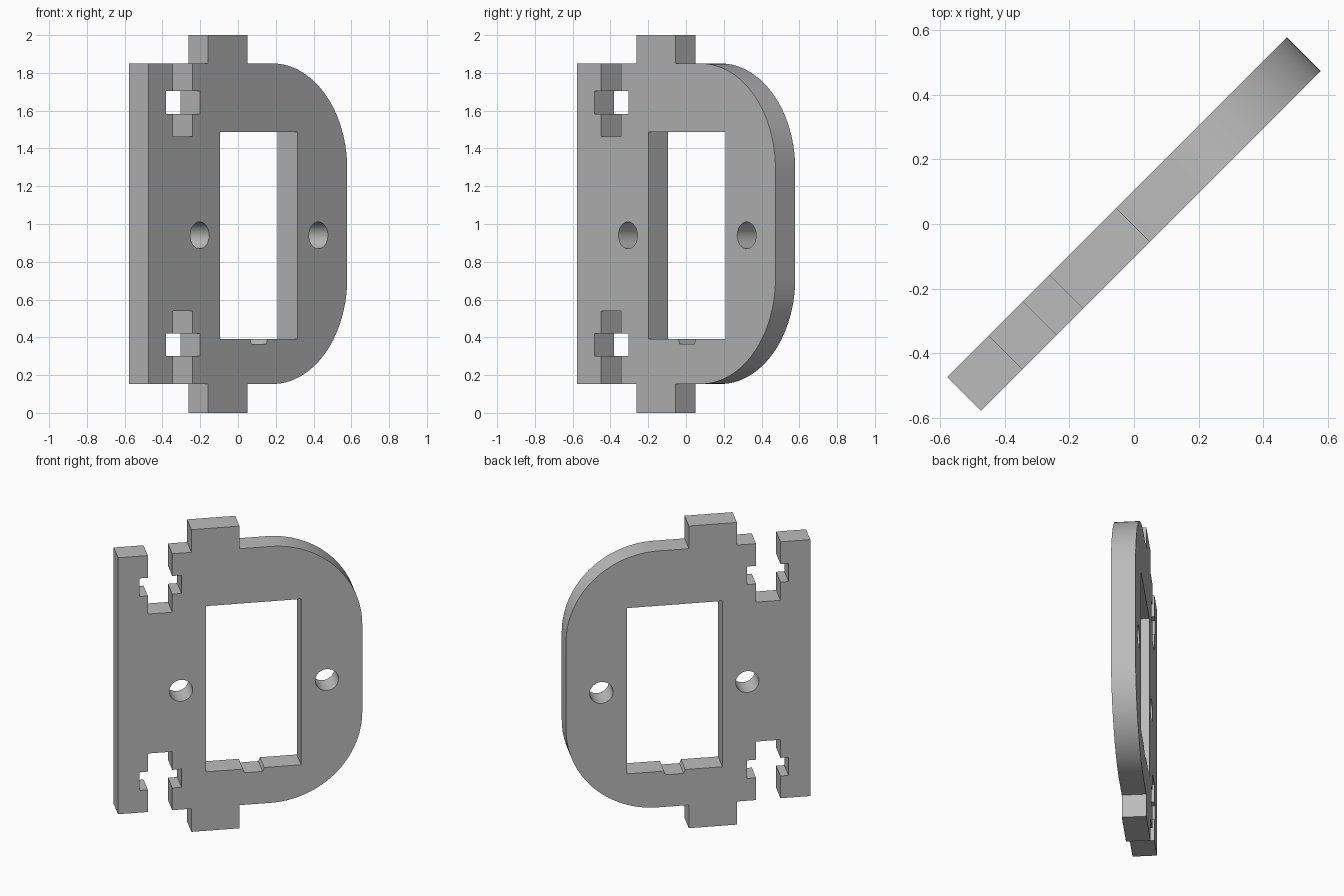
import bpy, bmesh
from math import sin, cos, pi, radians, sqrt

cube = bpy.data.objects.get("Cube")
if cube:
    bpy.data.objects.remove(cube, do_unlink=True)

DIAG = sqrt(2)          # the plate stands diagonally across x and y
THICK = 0.148
BOTTOM, TOP = 0.153, 1.85
HALF = 0.526
R = 0.56                # radius of the rounded corners


def arc(cx, cz, r, start, end, steps):
    """Points on an arc, in plate coordinates."""
    pts = []
    for i in range(steps + 1):
        a = radians(start + (end - start) * i / steps)
        pts.append((cx + r * cos(a), cz + r * sin(a)))
    return pts


def wide(points):
    """Stretch projected widths to true widths along the plate."""
    return [(s * DIAG, z) for s, z in points]


# Lower edge: T-slot for a bolt and nut, then the tab
slot_l, slot_r = -0.3975, -0.2925
nut_l, nut_r = -0.4325, -0.2525
tab_l, tab_r = -0.21, -0.003
half_slot = [(slot_l, BOTTOM), (slot_l, 0.30), (nut_l, 0.30), (nut_l, 0.42),
             (slot_l, 0.42), (slot_l, 0.54)]
other_half = [(slot_r, 0.54), (slot_r, 0.42), (nut_r, 0.42), (nut_r, 0.30),
              (slot_r, 0.30), (slot_r, BOTTOM)]
tab = [(tab_l, BOTTOM), (tab_l, 0), (tab_r, 0), (tab_r, BOTTOM)]
edge = wide([(-HALF, BOTTOM)] + half_slot + other_half + tab)
edge += arc(HALF * DIAG - R, BOTTOM + R, R, -90, 0, 32)

# The upper edge mirrors the lower one
outline = edge + [(u, BOTTOM + TOP - z) for u, z in reversed(edge)]
outline = [(u, 2.0 if z > 1.95 else z) for u, z in outline]

# Window with a small wire notch in its sill
window = wide([(-0.1475, 0.39), (0.0125, 0.39), (0.019, 0.365), (0.097, 0.365),
               (0.1035, 0.39), (0.2625, 0.39), (0.2625, 1.487), (-0.1475, 1.487)])

# Two screw holes
holes = [arc(s * DIAG, 0.94, 0.071, 0, 348.75, 31) for s in (-0.255, 0.3735)]

# Filled profile with openings, extruded to the plate thickness
curve = bpy.data.curves.new("mounting_plate_profile", 'CURVE')
curve.dimensions = '2D'
curve.fill_mode = 'BOTH'
curve.extrude = THICK / 2
for loop in [outline, window] + holes:
    spline = curve.splines.new('POLY')
    spline.points.add(len(loop) - 1)
    for p, (u, z) in zip(spline.points, loop):
        p.co = (u, z, 0, 1)
    spline.use_cyclic_u = True

plate = bpy.data.objects.new("mounting_plate", curve)
bpy.context.collection.objects.link(plate)
plate.rotation_euler = (pi / 2, 0, pi / 4)
bpy.ops.object.select_all(action='DESELECT')
plate.select_set(True)
bpy.context.view_layer.objects.active = plate
bpy.ops.object.convert(target='MESH')
plate = bpy.context.object

# Join the caps to the walls
bm = bmesh.new()
bm.from_mesh(plate.data)
bmesh.ops.remove_doubles(bm, verts=bm.verts, dist=0.0005)
bmesh.ops.recalc_face_normals(bm, faces=bm.faces)
bm.to_mesh(plate.data)
bm.free()

# Single grey material
grey = bpy.data.materials.new("plain_grey")
grey.use_nodes = True
colour = (0.5, 0.5, 0.5, 1)
grey.diffuse_color = colour
grey.node_tree.nodes["Principled BSDF"].inputs["Base Color"].default_value = colour
plate.data.materials.clear()
plate.data.materials.append(grey)
bpy.ops.object.shade_smooth_by_angle(angle=radians(30))
